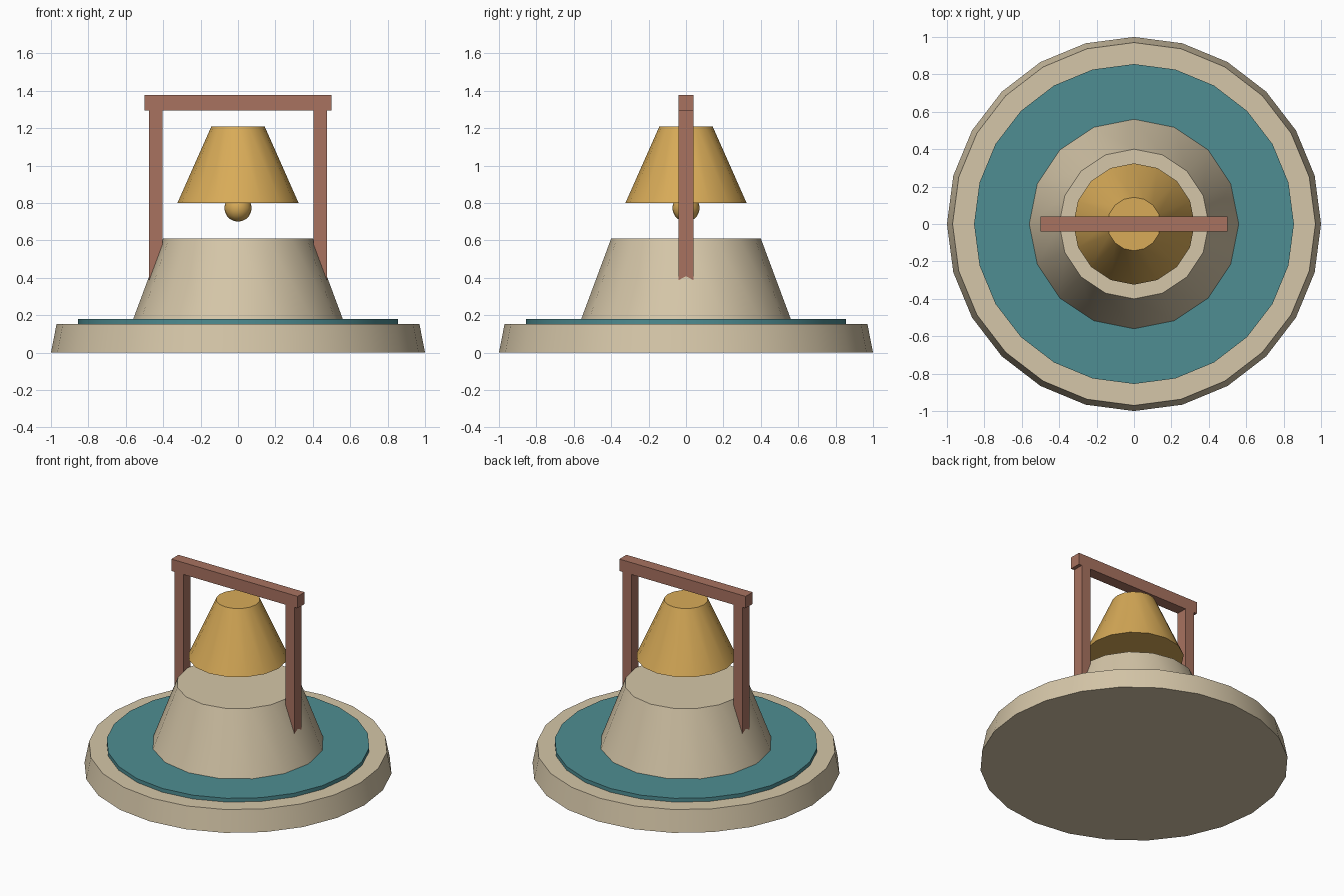
import bpy, math

cube = bpy.data.objects.get("Cube")
if cube:
    bpy.data.objects.remove(cube, do_unlink=True)


def material(name, rgb):
    """Flat material from 0-255 display values, stored as linear."""
    lin = [((c / 255 + 0.055) / 1.055) ** 2.4 for c in rgb] + [1.0]
    m = bpy.data.materials.new(name)
    m.use_nodes = True
    m.diffuse_color = lin
    m.node_tree.nodes["Principled BSDF"].inputs["Base Color"].default_value = lin
    return m


stone = material("pale_stone", (213, 198, 168))
water = material("teal_water", (78, 141, 146))
brass = material("brass", (216, 171, 88))
wood = material("red_brown_wood", (168, 114, 96))


def finish(name, mat, smooth=True):
    ob = bpy.context.object
    ob.name = ob.data.name = name
    ob.data.materials.append(mat)
    if smooth:
        bpy.ops.object.shade_smooth_by_angle(angle=math.radians(30))
    return ob


def frustum(name, mat, sides, r_low, r_high, z_low, z_high):
    bpy.ops.mesh.primitive_cone_add(vertices=sides, radius1=r_low, radius2=r_high,
                                    depth=z_high - z_low,
                                    location=(0, 0, (z_low + z_high) / 2))
    return finish(name, mat)


def box(name, mat, x0, x1, depth, z0, z1):
    bpy.ops.mesh.primitive_cube_add(size=1, location=((x0 + x1) / 2, 0, (z0 + z1) / 2))
    bpy.context.object.scale = (x1 - x0, depth, z1 - z0)
    bpy.ops.object.transform_apply(location=False, rotation=False, scale=True)
    return finish(name, mat, smooth=False)


# Round base, water disc and tapered pedestal
frustum("base", stone, 24, 1.0, 0.97, 0.0, 0.153)
frustum("water_disc", water, 24, 0.855, 0.855, 0.153, 0.18)
frustum("pedestal", stone, 16, 0.56, 0.40, 0.18, 0.61)

# Bell and clapper
frustum("bell", brass, 16, 0.324, 0.143, 0.80, 1.208)
bpy.ops.mesh.primitive_uv_sphere_add(segments=16, ring_count=10, radius=0.073,
                                     location=(0, 0, 0.773))
finish("clapper", brass)
bpy.ops.object.shade_smooth()

# Frame: two posts sunk into the pedestal, and a crossbeam
for side, name in ((1, "left_post"), (-1, "right_post")):
    x0, x1 = sorted((side * 0.403, side * 0.475))
    box(name, wood, x0, x1, 0.08, 0.22, 1.293)
box("crossbeam", wood, -0.5, 0.5, 0.08, 1.293, 1.378)
